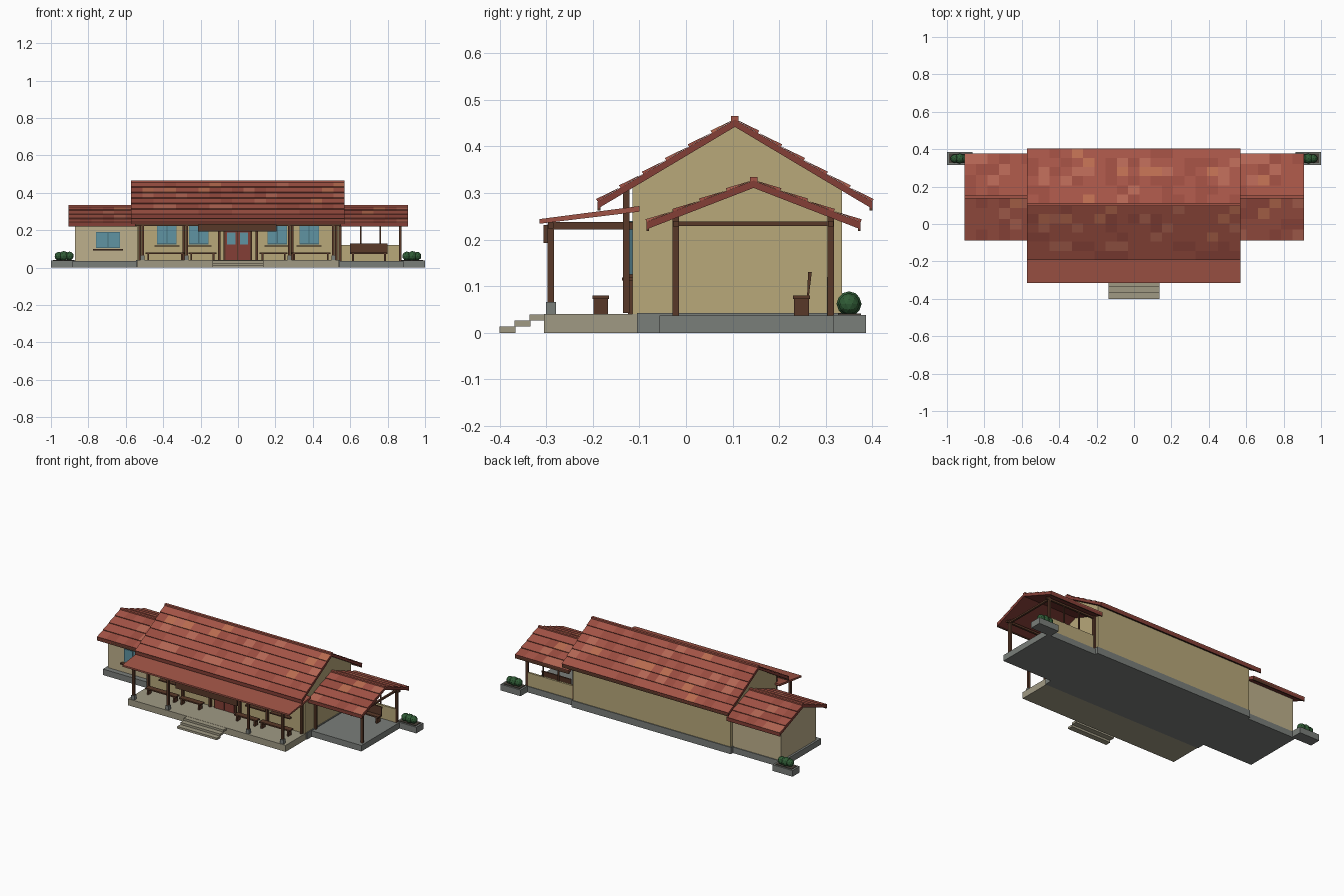
import bpy, bmesh, random
from mathutils import Vector

random.seed(4)
if "Cube" in bpy.data.objects:
    bpy.data.objects.remove(bpy.data.objects["Cube"])


def material(name, r, g, b):
    rgba = [((c / 255 + 0.055) / 1.055) ** 2.4 for c in (r, g, b)] + [1]
    m = bpy.data.materials.new(name)
    m.use_nodes = True
    m.diffuse_color = rgba
    m.node_tree.nodes["Principled BSDF"].inputs["Base Color"].default_value = rgba
    return m


PLASTER = material("plaster", 184, 168, 122)
PALE = material("pale_plaster", 190, 176, 140)
STONE = material("stone", 122, 126, 122)
PAVING = material("paving", 160, 154, 132)
WOOD = material("dark_wood", 88, 56, 40)
TRIM = material("red_trim", 132, 62, 54)
SHEET = material("porch_sheet", 160, 84, 70)
GLASS = material("glass", 96, 148, 162)
FRAME = material("window_frame", 72, 112, 124)
LEAF = material("leaves", 48, 92, 54)
SOIL = material("soil", 70, 64, 56)
TILES = [material("tile", 164, 84, 70), material("tile_light", 180, 102, 84),
         material("tile_dark", 154, 76, 64), material("tile_orange", 186, 108, 80)]


def finish(name, bm, mats):
    bmesh.ops.recalc_face_normals(bm, faces=bm.faces)
    mesh = bpy.data.meshes.new(name)
    bm.to_mesh(mesh)
    bm.free()
    for m in mats:
        mesh.materials.append(m)
    obj = bpy.data.objects.new(name, mesh)
    bpy.context.collection.objects.link(obj)
    return obj


def extrude_x(name, profile, x0, x1, mat):
    """Extrude a (y, z) outline along x."""
    bm = bmesh.new()
    face = bm.faces.new([bm.verts.new((x0, y, z)) for y, z in profile])
    new = bmesh.ops.extrude_face_region(bm, geom=[face])["geom"]
    moved = [v for v in new if isinstance(v, bmesh.types.BMVert)]
    bmesh.ops.translate(bm, verts=moved, vec=(x1 - x0, 0, 0))
    return finish(name, bm, [mat])


def box(name, xs, ys, zs, mat):
    (y0, y1), (z0, z1) = ys, zs
    return extrude_x(name, [(y0, z0), (y1, z0), (y1, z1), (y0, z1)], xs[0], xs[1], mat)


def post(name, x, y, z0, z1, w=0.014, mat=WOOD):
    return box(name, (x - w / 2, x + w / 2), (y - w / 2, y + w / 2), (z0, z1), mat)


def tile_slope(name, x0, x1, eave, ridge, cols, rows):
    """Overlapping wedge tiles between an eave and a ridge point."""
    bm = bmesh.new()
    a, b = Vector((0, *eave)), Vector((0, *ridge))
    run = (b - a) / rows
    up = Vector((0, -run.z, run.y)).normalized()
    up *= 1 if up.z > 0 else -1
    width = (x1 - x0) / cols
    for r in range(rows):
        low, high = a + run * r, a + run * (r + 1)
        for c in range(cols):
            left = Vector((x0 + c * width, 0, 0))
            right = left + Vector((width, 0, 0))
            v = [bm.verts.new(p) for p in (
                low + left, low + right, low + right + up * 0.006, low + left + up * 0.006,
                high + right + up * 0.001, high + left + up * 0.001)]
            pick = random.choices(range(4), weights=(12, 3, 4, 1))[0]
            for ids in ((3, 2, 4, 5), (0, 1, 2, 3), (0, 3, 5), (1, 4, 2), (0, 5, 4, 1)):
                bm.faces.new([v[i] for i in ids]).material_index = pick
    return finish(name, bm, TILES)


def gable_roof(name, x0, x1, half, ridge, eave_z, cols, rows):
    """Deck, tiles, ridge cap and eave boards of a pitched roof."""
    y, z = ridge
    t = 0.016
    extrude_x(name + "_deck", [(y - half, eave_z - t), (y - half, eave_z), (y, z), (y + half, eave_z),
                               (y + half, eave_z - t), (y, z - t)], x0, x1, TRIM)
    for side, s in (("front", -1), ("back", 1)):
        edge = y + s * half
        tile_slope(f"{name}_{side}_tiles", x0, x1, (edge, eave_z), ridge, cols, rows)
        box(f"{name}_{side}_eave_board", (x0, x1), sorted((edge, edge - s * 0.006)),
            (eave_z - 0.019, eave_z - 0.002), WOOD)
    box(name + "_ridge_cap", (x0, x1), (y - 0.008, y + 0.008), (z - 0.006, z + 0.007), TILES[0])


def window(name, x, y, w, z0, z1):
    box(name + "_frame", (x - w / 2, x + w / 2), (y - 0.006, y + 0.004), (z0, z1), FRAME)
    for i, s in enumerate((-1, 1)):
        c = x + s * w / 4
        box(f"{name}_pane_{i}", (c - w * 0.22, c + w * 0.22), (y - 0.008, y), (z0 + 0.006, z1 - 0.006), GLASS)
    box(name + "_sill", (x - w / 2 - 0.015, x + w / 2 + 0.015), (y - 0.022, y), (z0 - 0.013, z0 - 0.006), WOOD)


def bench(name, x, y, length, back=False):
    x0, x1 = x - length / 2, x + length / 2
    box(name + "_seat", (x0, x1), (y - 0.018, y + 0.018), (0.072, 0.08), WOOD)
    for i, lx in enumerate((x0 + 0.015, x1 - 0.015)):
        box(f"{name}_leg_{i}", (lx - 0.005, lx + 0.005), (y - 0.016, y + 0.016), (0.036, 0.074), WOOD)
    if back:
        extrude_x(name + "_back", [(y + 0.012, 0.08), (y + 0.016, 0.08), (y + 0.022, 0.13), (y + 0.014, 0.13)],
                  x0, x1, WOOD)


# Foundations, porch floor and steps
box("main_base", (-0.545, 0.545), (-0.105, 0.34), (0, 0.042), STONE)
for side, s in (("right", -1), ("left", 1)):
    box(side + "_wing_base", sorted((s * 0.54, s * 0.885)), (-0.057, 0.32), (0, 0.037), STONE)
box("porch_floor", (-0.54, 0.54), (-0.305, -0.105), (0, 0.04), PAVING)
for i in range(3):
    y = -0.4 + i * 0.032
    box(f"step_{i}", (-0.137, 0.135), (y, y + 0.034), (i * 0.013, i * 0.013 + 0.013), PAVING)

# Walls with gables
extrude_x("main_walls", [(-0.115, 0.04), (0.335, 0.04), (0.335, 0.305), (0.105, 0.448), (-0.115, 0.315)],
          -0.54, 0.54, PLASTER)
extrude_x("closed_wing_walls", [(-0.025, 0.036), (0.315, 0.036), (0.315, 0.25), (0.145, 0.316), (-0.025, 0.25)],
          -0.872, -0.53, PALE)

# Roofs
gable_roof("main_roof", -0.572, 0.57, 0.295, (0.105, 0.458), 0.282, 19, 6)
gable_roof("closed_wing_roof", -0.905, -0.54, 0.23, (0.145, 0.327), 0.238, 6, 4)
gable_roof("open_wing_roof", 0.54, 0.908, 0.23, (0.145, 0.327), 0.238, 6, 4)
extrude_x("porch_roof", [(-0.315, 0.234), (-0.315, 0.244), (-0.1, 0.272), (-0.1, 0.26)], -0.572, 0.57, SHEET)

# Porch posts, beam and wall posts
for s in (-1, 1):
    for i, x in enumerate((0.275, 0.51)):
        post(f"porch_post_{s}_{i}", s * x, -0.29, 0.06, 0.235)
        post(f"porch_post_foot_{s}_{i}", s * x, -0.29, 0.04, 0.066, 0.022, STONE)
        box(f"porch_rafter_{s}_{i}", (s * x - 0.005, s * x + 0.005), (-0.29, -0.115), (0.222, 0.238), WOOD)
    for i, x in enumerate((0.1, 0.29, 0.525)):
        post(f"wall_post_{s}_{i}", s * x, -0.128, 0.042, 0.312)
box("porch_beam", (-0.55, 0.55), (-0.296, -0.284), (0.224, 0.237), WOOD)
box("sign_board", (-0.215, 0.207), (-0.306, -0.297), (0.193, 0.231), WOOD)

# Windows and double door
for i, x in enumerate((-0.38, -0.21, 0.21, 0.38)):
    window(f"main_window_{i}", x, -0.115, 0.105, 0.125, 0.24)
window("wing_window", -0.695, -0.025, 0.13, 0.105, 0.192)
box("door_frame", (-0.078, 0.074), (-0.124, -0.11), (0.04, 0.205), WOOD)
for side, x in (("right", -0.036), ("left", 0.032)):
    box(side + "_door_leaf", (x - 0.031, x + 0.031), (-0.128, -0.12), (0.042, 0.197), TRIM)
    box(side + "_door_glass", (x - 0.022, x + 0.022), (-0.13, -0.124), (0.125, 0.188), GLASS)

# Open wing frame and low back wall
for name, y in (("front", -0.022), ("back", 0.311)):
    post(f"open_wing_{name}_post", 0.868, y, 0.036, 0.262)
    post(f"open_wing_{name}_wall_post", 0.547, y, 0.036, 0.262)
    box(f"open_wing_{name}_beam", (0.54, 0.89), (y - 0.006, y + 0.006), (0.228, 0.24), WOOD)
box("open_wing_end_beam", (0.862, 0.874), (-0.022, 0.311), (0.229, 0.239), WOOD)
box("low_wall", (0.54, 0.865), (0.303, 0.316), (0.036, 0.12), PLASTER)
for i, x in enumerate((0.655, 0.76)):
    post(f"low_wall_post_{i}", x, 0.311, 0.115, 0.235, 0.008)

# Benches
for i, (x, length) in enumerate(((-0.39, 0.21), (-0.19, 0.15), (0.19, 0.15), (0.39, 0.21))):
    bench(f"porch_bench_{i}", x, -0.183, length)
bench("open_wing_bench", 0.7, 0.248, 0.2, back=True)

# Planters with bushes
for side, s in (("right", -1), ("left", 1)):
    box(side + "_planter", sorted((s * 0.863, s)), (0.316, 0.386), (0, 0.038), STONE)
    box(side + "_planter_soil", sorted((s * 0.875, s * 0.988)), (0.326, 0.376), (0.03, 0.041), SOIL)
    for i, (x, r) in enumerate(((0.902, 0.024), (0.932, 0.027), (0.958, 0.023))):
        bm = bmesh.new()
        bmesh.ops.create_icosphere(bm, subdivisions=2, radius=r)
        finish(f"{side}_bush_{i}", bm, [LEAF]).location = (s * x, 0.35, 0.062)
